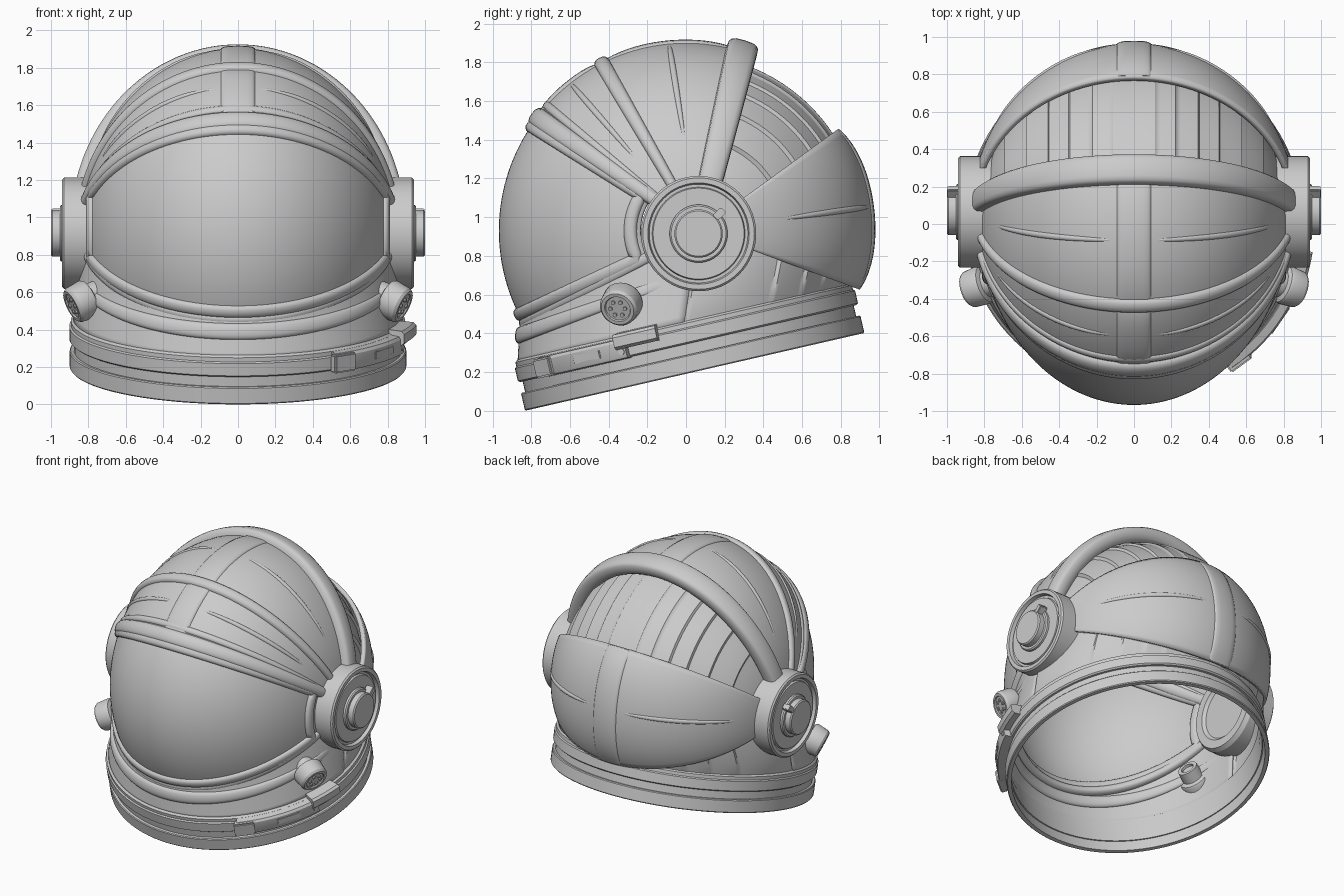
import bpy, bmesh
from math import sin, cos, pi, radians, sqrt
from mathutils import Vector, Matrix

if "Cube" in bpy.data.objects:
    bpy.data.objects.remove(bpy.data.objects["Cube"])

grey = bpy.data.materials.new("light_grey")
grey.use_nodes = True
COLOUR = (0.6, 0.6, 0.6, 1)
grey.diffuse_color = COLOUR
grey.node_tree.nodes["Principled BSDF"].inputs["Base Color"].default_value = COLOUR

PIVOT = Vector((0, 0.065, 0.93))
COLLAR = Vector((0, 0.045, 0.2))
TILT = Matrix.Translation(COLLAR) @ Matrix.Rotation(radians(12.9), 4, 'X')


def finish(name, bm, thick=0, angle=35):
    bmesh.ops.remove_doubles(bm, verts=bm.verts, dist=0.0002)
    bmesh.ops.recalc_face_normals(bm, faces=bm.faces)
    me = bpy.data.meshes.new(name)
    bm.to_mesh(me)
    bm.free()
    me.materials.append(grey)
    ob = bpy.data.objects.new(name, me)
    bpy.context.collection.objects.link(ob)
    bpy.ops.object.select_all(action='DESELECT')
    ob.select_set(True)
    bpy.context.view_layer.objects.active = ob
    bpy.ops.object.shade_smooth_by_angle(angle=radians(angle))
    if thick:
        mod = ob.modifiers.new("thickness", 'SOLIDIFY')
        mod.thickness, mod.offset = thick, 0
    return ob


def skin(bm, rows, wrap_rows=False, wrap_cols=False):
    """Quads between rows of points."""
    grid = [[bm.verts.new(p) for p in row] for row in rows]
    n, m = len(grid), len(grid[0])
    for i in range(n if wrap_rows else n - 1):
        for j in range(m if wrap_cols else m - 1):
            k, l = (i + 1) % n, (j + 1) % m
            bm.faces.new((grid[i][j], grid[i][l], grid[k][l], grid[k][j]))
    return grid


def span(a, b, n):
    return [a + (b - a) * i / n for i in range(n + 1)]


def shell(off=0, half_width=0.83):
    """Bubble surface: theta turns about the side pivots (0 back, 90 top, 180 front)."""
    def f(theta, u):
        t, v = radians(theta), radians(u)
        d = PIVOT.y
        r = sqrt(0.96 ** 2 - (d * sin(t)) ** 2) - d * cos(t) + off
        return PIVOT + Vector((half_width * sin(v), r * cos(v) * cos(t), r * cos(v) * sin(t)))
    return f


def patch(name, f, s0, s1, u0, u1, n, m, thick):
    bm = bmesh.new()
    skin(bm, [[f(s, u) for u in span(u0, u1, m)] for s in span(s0, s1, n)])
    return finish(name, bm, thick)


def ridge(name, f, path, w, h, closed=False, taper=0, sink=0, power=0.8):
    """Rounded bead swept along surface parameters; taper narrows its ends, sink lowers them."""
    bm, rows, n = bmesh.new(), [], len(path)
    pts = [f(*p) for p in path]
    for i, (s, u) in enumerate(path):
        a = pts[(i - 1) % n] if closed else pts[max(i - 1, 0)]
        b = pts[(i + 1) % n] if closed else pts[min(i + 1, n - 1)]
        along = (b - a).normalized()
        e = 0.01
        nor = (f(s + e, u) - f(s - e, u)).cross(f(s, u + e) - f(s, u - e)).normalized()
        if nor.dot(pts[i] - PIVOT) < 0:
            nor.negate()
        side = nor.cross(along).normalized()
        end = abs(2 * i / (n - 1) - 1)
        row = []
        for j in range(16):
            c, q = cos(j * pi / 8), sin(j * pi / 8)
            c, q = [abs(x) ** power * (1 if x > 0 else -1) for x in (c, q)]
            row.append(pts[i] + nor * h * c * (1 - sink * end ** 4) + side * w * q * (1 - taper * end ** 2))
        rows.append(row)
    grid = skin(bm, rows, closed, True)
    if not closed:
        bm.faces.new(grid[0])
        bm.faces.new(grid[-1])
    return finish(name, bm, 0, 50)


def lathe(name, profile, matrix, start=0, end=360, steps=96, closed=True):
    """Turn (radius, height) points about local z."""
    full = end - start == 360
    bm = bmesh.new()
    angles = [radians(a) for a in span(start, end, steps)][:steps if full else None]
    grid = skin(bm, [[matrix @ Vector((r * cos(a), r * sin(a), z)) for r, z in profile]
                     for a in angles], full, closed)
    if not full:
        bm.faces.new(grid[0])
        bm.faces.new(grid[-1])
    return finish(name, bm, 0, 30)


def box(name, size, matrix, bevel=0.008):
    bm = bmesh.new()
    bmesh.ops.create_cube(bm, size=1, matrix=matrix @ Matrix.Diagonal((*size, 1)))
    bmesh.ops.bevel(bm, geom=bm.edges[:], offset=bevel, segments=2, affect='EDGES')
    return finish(name, bm)


def aim(pos, direction):
    return Matrix.Translation(pos) @ Vector(direction).to_track_quat('Z', 'Y').to_matrix().to_4x4()


TOP, BOTTOM, EDGE = 148, 205, 70
base = shell()


def collar_point(u, facing):
    v = radians(u)
    return TILT @ Vector((0.875 * sin(v), facing * 0.875 * cos(v), 0.25))


def skirt(s, u):
    """Front skin from the visor's lower edge (0) down to the collar (1)."""
    return shell(-0.01)(BOTTOM, u).lerp(collar_point(u, -1), s)


def pleat(u):
    x = abs(sin(radians(u)))
    return (0.006 + 0.016 * x) * (x * 7 % 1) ** 1.5


def back_liner(s, u):
    """Pleated rear skin: dome above zero, then down to the collar."""
    p = shell(-0.05 + pleat(u), 0.80 + pleat(u))(max(s, 0), u)
    if s >= 0:
        return p
    k = -s
    low = collar_point(u, 1)
    q = p.lerp(low, k)
    q.x += (low.x - p.x) * (k - k * k)
    fold = pleat(u) * k * (1 - k ** 4)
    return q + Vector((sin(radians(u)), cos(radians(u)), 0)) * fold


def guard(theta, u):
    """Rear guard surface, gently puffed towards its middle."""
    edge = abs(theta - 8) / 28
    return shell(-0.008 - 0.018 * edge ** 4, 0.855)(theta, u)


# Inner skins
bm = bmesh.new()
skin(bm, [[back_liner(s, u) for u in span(-90, 90, 180)] for s in span(85, 0, 24) + span(-0.1, -1, 9)])
finish("pleated_liner", bm)
patch("front_skirt", skirt, 0, 1, -90, 90, 10, 64, 0.015)

# Visor and its frame
patch("visor", base, TOP - 1, BOTTOM + 1, -EDGE - 3, EDGE + 3, 32, 64, 0.015)
frame_path = ([(TOP, u) for u in span(-EDGE, EDGE, 56)]
              + [(t, EDGE) for t in span(TOP, BOTTOM, 12)[1:]]
              + [(BOTTOM, u) for u in span(EDGE, -EDGE, 56)[1:]]
              + [(t, -EDGE) for t in span(BOTTOM, TOP, 12)[1:-1]])
ridge("visor_frame", base, frame_path, 0.035, 0.032, closed=True)
ridge("lower_visor_lip", base, [(BOTTOM + 3, u) for u in span(-74, 74, 56)], 0.03, 0.03)
ridge("skirt_ridge", skirt, [(0.45, u) for u in span(-84, 84, 60)], 0.045, 0.028, taper=0.5, sink=0.9)

# Hood panels and rims
patch("front_hood", base, 120, TOP - 4, -80, 80, 12, 64, 0.03)
patch("top_hood", base, 77, 120, -80, 80, 16, 64, 0.03)
for name, theta, w, h in (("hood_brim", 145, 0.055, 0.042), ("hood_brim_bead", 140.5, 0.025, 0.026),
                          ("middle_rim", 120, 0.042, 0.04)):
    ridge(name, base, [(theta, u) for u in span(-76, 76, 60)], w, h, taper=0.35)
ridge("rear_arch", shell(0.015, 0.845), [(76.5, u) for u in span(-78, 78, 64)],
      0.082, 0.055, taper=0.25, power=0.6)

# Rear guard
patch("rear_guard", guard, -20, 36, -76, 76, 22, 64, 0.03)

# Centre straps and raised seams
for name, f, a, b, seam, inner, outer in (("front_hood", base, 121, 143, 131, 7, 62),
                                          ("top_hood", base, 78, 120, 99, 7, 62),
                                          ("rear_guard", guard, -19.5, 35.5, 8, 8, 62)):
    ridge(name + "_strap", f, [(t, 0) for t in span(a, b, 20)], 0.095, 0.028, power=0.7, sink=0.4)
    for side, word in ((1, "left"), (-1, "right")):
        ridge(f"{name}_{word}_seam", f, [(seam, side * u) for u in span(inner, outer, 30)],
              0.018, 0.024, taper=0.5, sink=0.5)

# Collar rings, tilted up at the back
lathe("lower_collar_ring", [(0.868, 0), (0.895, 0), (0.9, 0.006), (0.9, 0.088), (0.895, 0.094), (0.868, 0.094)], TILT)
lathe("collar_groove", [(0.86, 0.08), (0.878, 0.08), (0.878, 0.18), (0.86, 0.18)], TILT)
lathe("upper_collar_ring", [(0.862, 0.15), (0.892, 0.15), (0.902, 0.158), (0.902, 0.225),
                            (0.893, 0.232), (0.893, 0.255), (0.875, 0.268), (0.862, 0.268)], TILT)


# Latch on the left of the collar
def on_collar(a, r, z):
    return TILT @ Matrix.Rotation(radians(a), 4, 'Z') @ Matrix.Translation((r, 0, z))


lathe("latch_band", [(0.885, 0.145), (0.94, 0.15), (0.945, 0.16), (0.945, 0.235), (0.935, 0.25), (0.885, 0.255)],
      TILT, -56, -20, 24)
lathe("latch_lever", [(0.87, 0.2), (0.945, 0.2), (0.965, 0.215), (0.965, 0.265), (0.95, 0.28), (0.87, 0.285)],
      TILT, -23, -9, 12)
box("latch_end", (0.05, 0.14, 0.1), on_collar(-53, 0.935, 0.197))
box("latch_slot", (0.016, 0.17, 0.045), on_collar(-34, 0.94, 0.2), 0.004)
lathe("latch_screw", [(0, 0), (0.016, 0), (0.016, 0.02), (0, 0.02)],
      on_collar(-21.5, 0.93, 0.185) @ Matrix.Rotation(pi / 2, 4, 'Y'), steps=16, closed=False)

# Side pivots and vent knobs
for side, word in ((1, "left"), (-1, "right")):
    hub = aim((0, 0.065, 0.915), (side, 0, 0))
    lathe(word + "_pivot_disc", [(0, 0.75), (0.2, 0.75), (0.22, 0.73), (0.28, 0.73), (0.298, 0.76), (0.298, 0.93),
                                 (0.288, 0.94), (0.262, 0.94), (0.255, 0.915), (0.24, 0.915),
                                 (0.235, 0.93), (0.155, 0.93), (0, 0.93)], hub, steps=64, closed=False)
    lathe(word + "_pivot_hub", [(0, 0.92), (0.15, 0.92), (0.15, 0.945), (0.142, 0.953), (0.125, 0.953),
                                (0.125, 0.992), (0.117, 1), (0, 1)], hub, steps=48, closed=False)
    pointer = Matrix.Translation((side * 0.967, 0.165, 1.01)) @ Matrix.Rotation(radians(43), 4, 'X')
    box(word + "_pivot_pointer", (0.06, 0.08, 0.04), pointer, 0.005)

    knob = aim((side * 0.735, -0.3, 0.6), (side * 0.85, -0.3, -0.42))
    lathe(word + "_vent_knob", [(0, 0), (0.045, 0), (0.045, -0.02), (0.07, -0.02), (0.075, 0.06), (0.1, 0.07),
                                (0.107, 0.085), (0.1, 0.165), (0.088, 0.18), (0.07, 0.18), (0.066, 0.172), (0, 0.172)],
          knob, steps=32, closed=False)
    for i in range(6):
        a = i * pi / 3
        stud = knob @ Matrix.Translation((0.04 * cos(a), 0.04 * sin(a), 0.17))
        lathe(f"{word}_vent_stud_{i + 1}", [(0.011, 0), (0.011, 0.012), (0, 0.012)], stud, steps=10, closed=False)
